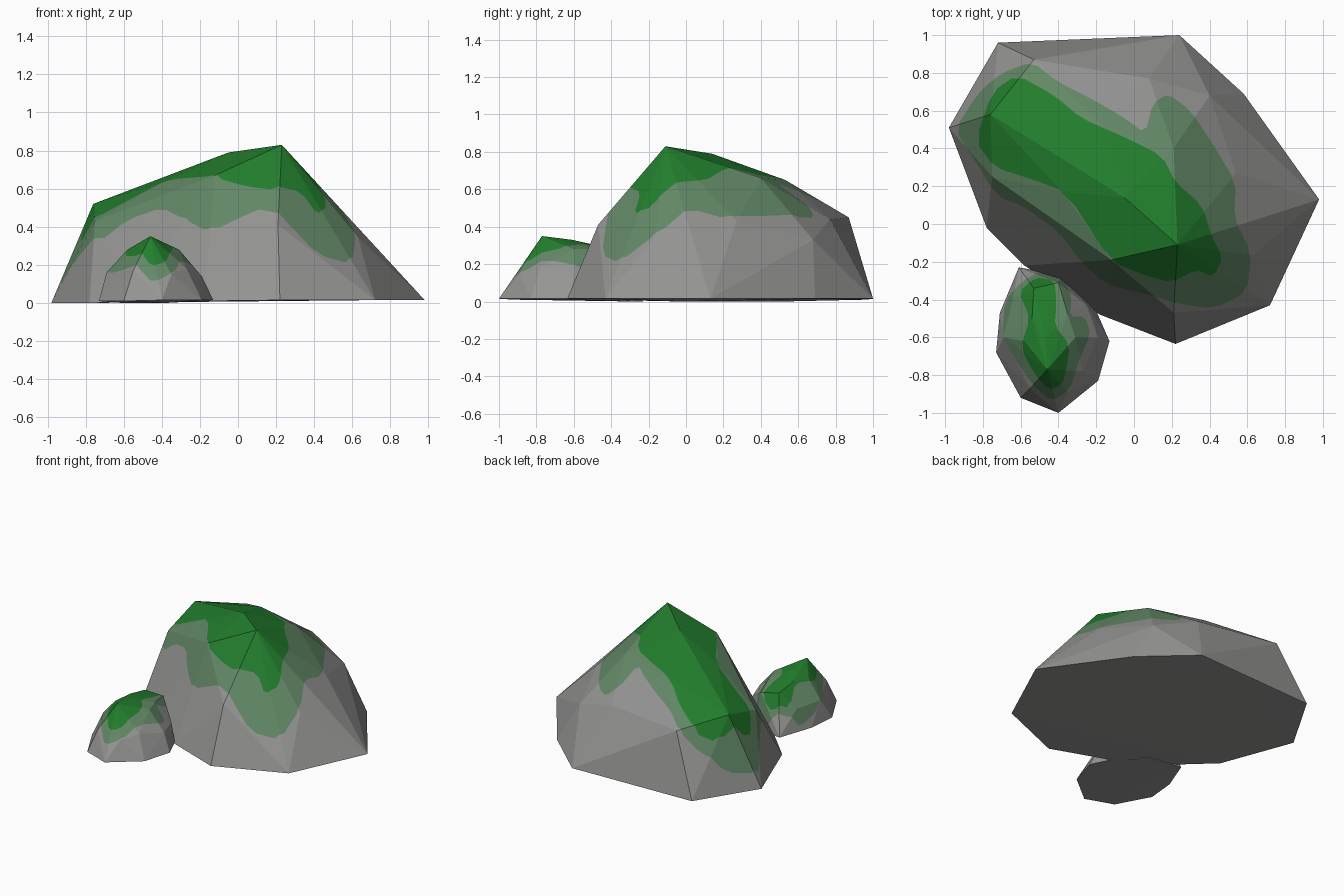
import bpy, bmesh
from mathutils import Vector

if "Cube" in bpy.data.objects:
    bpy.data.objects.remove(bpy.data.objects["Cube"])


def material(name, rgb):
    m = bpy.data.materials.new(name)
    m.diffuse_color = (*rgb, 1)
    m.use_nodes = True
    m.node_tree.nodes["Principled BSDF"].inputs["Base Color"].default_value = m.diffuse_color
    return m


MATS = [material("stone grey", (0.30, 0.30, 0.295)),
        material("thin moss", (0.125, 0.25, 0.135)),
        material("thick moss", (0.016, 0.21, 0.026))]


def smooth(pts):
    """Closed outline with its corners rounded by corner cutting."""
    pts = [Vector(p) for p in pts]
    out = []
    for i, p in enumerate(pts):
        q = pts[(i + 1) % len(pts)]
        out += [p.lerp(q, 0.2), p.lerp(q, 0.8)]
    return out


def inside(p, poly):
    hit = False
    for a, b in zip(poly, poly[1:] + poly[:1]):
        if (a.y > p.y) != (b.y > p.y):
            if p.x < a.x + (p.y - a.y) * (b.x - a.x) / (b.y - a.y):
                hit = not hit
    return hit


def overlaps(f, a, b):
    xs = [v.co.x for v in f.verts]
    ys = [v.co.y for v in f.verts]
    return (min(xs) <= max(a.x, b.x) and max(xs) >= min(a.x, b.x) and
            min(ys) <= max(a.y, b.y) and max(ys) >= min(a.y, b.y))


def rock(name, base, crown, patches):
    """Faceted hull with moss patches cut into it, seen from above."""
    bm = bmesh.new()
    for p in base + crown:
        bm.verts.new(p)
    res = bmesh.ops.convex_hull(bm, input=bm.verts)
    loose = [v for v in bm.verts if not v.link_faces]
    bmesh.ops.delete(bm, geom=loose, context='VERTS')
    bm.normal_update()
    for level, outline in enumerate(patches, 1):
        poly = smooth(outline)
        for a, b in zip(poly, poly[1:] + poly[:1]):
            faces = [f for f in bm.faces if f.normal.z > 0 and overlaps(f, a, b)]
            geom = set(faces)
            for f in faces:
                geom.update(f.edges)
                geom.update(f.verts)
            d = b - a
            bmesh.ops.bisect_plane(bm, geom=list(geom), dist=1e-5,
                                   plane_co=(a.x, a.y, 0), plane_no=(d.y, -d.x, 0))
        bm.normal_update()
        for f in bm.faces:
            if f.normal.z > 0 and inside(f.calc_center_median(), poly):
                f.material_index = level
    # remove cut lines left over between faces of one colour
    bmesh.ops.dissolve_limit(bm, angle_limit=0.01, verts=bm.verts,
                             edges=bm.edges, delimit={'MATERIAL'})
    bmesh.ops.triangulate(bm, faces=bm.faces)
    bmesh.ops.recalc_face_normals(bm, faces=bm.faces)
    me = bpy.data.meshes.new(name)
    bm.to_mesh(me)
    bm.free()
    for m in MATS:
        me.materials.append(m)
    ob = bpy.data.objects.new(name, me)
    bpy.context.collection.objects.link(ob)


# Large boulder
rock("large_rock",
     [(-.98, .51, 0), (-.72, .96, .01), (-.18, .96, .01), (.24, 1, .015), (.58, .69, .015),
      (.98, .13, .015), (.72, -.43, .015), (.22, -.635, .015), (-.18, -.48, .01),
      (-.58, -.22, .005), (-.78, -.02, 0)],
     [(-.76, .58, .52), (-.38, .17, .64), (-.05, .14, .79), (.23, -.11, .83),
      (-.12, -.19, .67), (.21, -.47, .41), (.63, -.165, .345), (.54, .27, .43),
      (.21, .40, .66), (-.18, .53, .65), (.40, .68, .33), (.08, .77, .44),
      (-.53, .87, .45), (-.75, .25, .43)],
     [[(-.95, .5), (-.82, .7), (-.7, .8), (-.54, .86), (-.4, .75), (-.2, .65), (-.05, .56),
       (.06, .48), (.1, .64), (.18, .69), (.3, .6), (.4, .45), (.54, .22), (.53, .03),
       (.62, -.15), (.6, -.36), (.42, -.45), (.22, -.42), (.1, -.38), (-.15, -.32),
       (-.28, -.2), (-.4, -.04), (-.58, .09), (-.73, .15), (-.85, .35)],
      [(-.84, .44), (-.75, .7), (-.62, .79), (-.42, .68), (-.28, .56), (-.05, .46),
       (.15, .36), (.22, .22), (.36, .1), (.41, -.06), (.47, -.18), (.42, -.28),
       (.33, -.24), (.2, -.31), (.05, -.27), (-.12, -.2), (-.36, .17), (-.55, .24),
       (-.74, .3)]])

# Small boulder beside it
rock("small_rock",
     [(-.61, -.23, 0), (-.38, -.27, 0), (-.2, -.46, .01), (-.13, -.62, .015),
      (-.19, -.83, .015), (-.40, -1, .015), (-.60, -.92, .01), (-.73, -.68, .01),
      (-.71, -.47, .01)],
     [(-.46, -.77, .35), (-.47, -.61, .33), (-.58, -.62, .28), (-.53, -.34, .27),
      (-.40, -.31, .25), (-.31, -.6, .28), (-.35, -.89, .15), (-.55, -.87, .17),
      (-.69, -.6, .16), (-.64, -.39, .16), (-.19, -.6, .14), (-.35, -.48, .28),
      (-.27, -.78, .18), (-.25, -.43, .14), (-.54, -.5, .3)],
     [[(-.68, -.4), (-.6, -.31), (-.5, -.25), (-.38, -.28), (-.33, -.38), (-.34, -.49),
       (-.26, -.49), (-.23, -.58), (-.29, -.72), (-.34, -.88), (-.44, -.94), (-.54, -.85),
       (-.64, -.7), (-.7, -.58)],
      [(-.61, -.36), (-.52, -.28), (-.42, -.3), (-.41, -.42), (-.42, -.54), (-.34, -.64),
       (-.36, -.78), (-.38, -.85), (-.45, -.88), (-.53, -.79), (-.6, -.65), (-.55, -.5)]])
